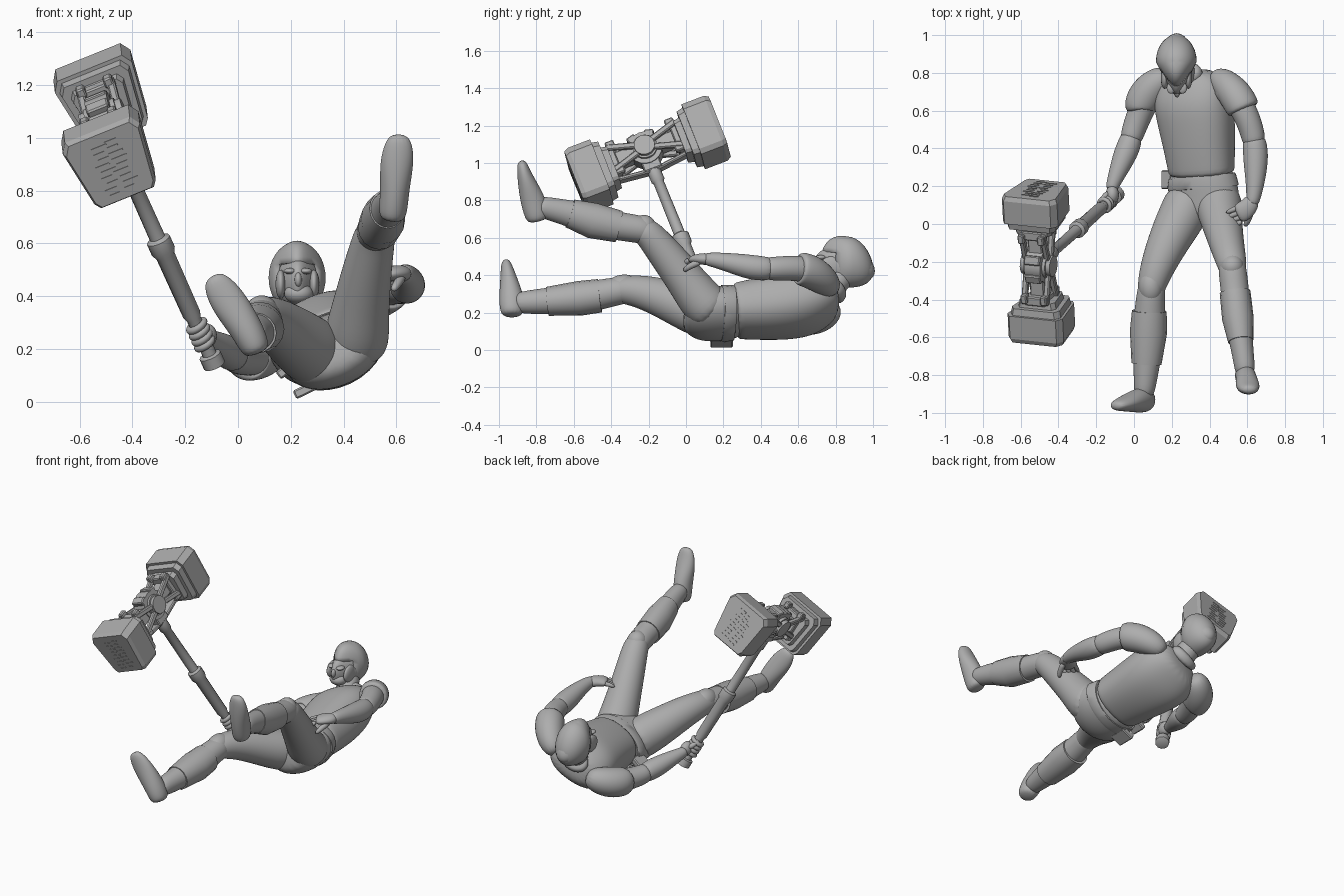
import bpy, bmesh, math, random
from mathutils import Vector, Matrix

if "Cube" in bpy.data.objects:
    bpy.data.objects.remove(bpy.data.objects["Cube"], do_unlink=True)

random.seed(4)
grey = bpy.data.materials.new("plain_grey")
grey.use_nodes = True
COLOUR = (0.42, 0.42, 0.42, 1)
grey.diffuse_color = COLOUR
grey.node_tree.nodes["Principled BSDF"].inputs["Base Color"].default_value = COLOUR


def finish(name, bm, smooth=0, matrix=None, angle=None):
    """Turn a bmesh into an object, with optional subdivision or angle shading."""
    bmesh.ops.recalc_face_normals(bm, faces=bm.faces)
    me = bpy.data.meshes.new(name)
    bm.to_mesh(me)
    bm.free()
    me.materials.append(grey)
    ob = bpy.data.objects.new(name, me)
    bpy.context.collection.objects.link(ob)
    if matrix:
        ob.matrix_world = matrix
    if smooth:
        ob.modifiers.new("smooth", "SUBSURF").levels = smooth
        ob.modifiers["smooth"].render_levels = smooth
        me.shade_smooth()
    elif angle:
        bpy.ops.object.select_all(action="DESELECT")
        bpy.context.view_layer.objects.active = ob
        ob.select_set(True)
        bpy.ops.object.shade_smooth_by_angle(angle=math.radians(angle))
    return ob


def loft(name, rings, side=(1, 0, 0), n=16, smooth=2, matrix=None, power=1.0):
    """Rings of (x, y, z, half width, half depth) skinned into a closed tube."""
    pts = [Vector(r[:3]) for r in rings]
    bm = bmesh.new()
    loops = []
    for i, r in enumerate(rings):
        d = (pts[min(i + 1, len(pts) - 1)] - pts[max(i - 1, 0)]).normalized()
        u = Vector(side)
        u = (u - d * u.dot(d)).normalized()
        v = d.cross(u)
        loop = []
        for k in range(n):
            t = 2 * math.pi * k / n
            c, s = math.cos(t), math.sin(t)
            c, s = (math.copysign(abs(q) ** power, q) for q in (c, s))
            loop.append(bm.verts.new(pts[i] + (u * c * r[3] + v * s * r[-1]) * 1.02))
        loops.append(loop)
    for a, b in zip(loops, loops[1:]):
        for k in range(n):
            bm.faces.new((a[k], a[(k + 1) % n], b[(k + 1) % n], b[k]))
    bm.faces.new(loops[0])
    bm.faces.new(loops[-1])
    return finish(name, bm, smooth, matrix, 40)


def ellipsoid(name, centre, radii, shape=None, keep=None):
    bm = bmesh.new()
    bmesh.ops.create_uvsphere(bm, u_segments=28, v_segments=18, radius=1)
    if keep:
        drop = [f for f in bm.faces if not keep(f.calc_center_median())]
        bmesh.ops.delete(bm, geom=drop, context="FACES")
    for v in bm.verts:
        if shape:
            shape(v.co)
        v.co = Vector(v.co[i] * radii[i] + centre[i] for i in range(3))
    return finish(name, bm, angle=50)


def box(name, centre, size, matrix, turn=0, bevel=0.006):
    """Bevelled box, turned about the local x axis."""
    bm = bmesh.new()
    bmesh.ops.create_cube(bm, size=1, matrix=Matrix.Diagonal((*size, 1)))
    if bevel:
        bmesh.ops.bevel(bm, geom=bm.edges[:], offset=bevel, segments=1, affect="EDGES")
    local = Matrix.Translation(centre) @ Matrix.Rotation(turn, 4, "X")
    return finish(name, bm, matrix=matrix @ local)


# Torso, rolled so that its left side is raised
ROLL = math.radians(25)
ACROSS = (math.cos(ROLL), 0, math.sin(ROLL))
loft("pelvis", [(.36, -.01, .21, .11, .085), (.365, .05, .195, .19, .125), (.37, .13, .19, .205, .135),
                (.365, .22, .2, .188, .135), (.36, .31, .21, .17, .13)], ACROSS)
loft("vest", [(.36, .255, .207, .173, .132), (.358, .28, .21, .176, .138), (.345, .42, .222, .19, .155),
              (.33, .55, .235, .207, .163), (.31, .66, .252, .212, .157), (.30, .75, .262, .185, .117),
              (.285, .81, .27, .11, .075)], ACROSS, n=20, power=.85)
loft("belt", [(.367, .19, .195, .192, .134), (.366, .2, .195, .195, .138), (.363, .245, .2, .185, .137),
              (.362, .255, .2, .178, .134)], ACROSS, smooth=0, n=28)
loft("collar", [(.28, .77, .3, .1, .075), (.27, .805, .325, .095, .07), (.26, .82, .34, .075, .06)], ACROSS)
loft("neck", [(.285, .74, .29, .07), (.255, .8, .36, .068), (.23, .86, .42, .07)])
for name, spot, size, lean in (("back_pouch", (.255, .19, .045), (.09, .12, .035), -.45),
                               ("side_pouch", (.18, .235, .12), (.035, .1, .07), .9)):
    box(name, (0, 0, 0), size, Matrix.Translation(spot) @ Matrix.Rotation(lean, 4, "Y"))


# Head: pointed face inside an open helmet with a raised brow and a lowered nape
def narrow_front(co):
    if co.y < 0:
        co.x *= 1 + .5 * co.y
        co.z *= 1 - .22 * co.y
    else:
        co.z -= .3 * co.y * co.y


ellipsoid("face", (.226, .845, .452), (.094, .165, .1), narrow_front)
helmet = ellipsoid("helmet", (.224, .86, .47), (.108, .142, .137), narrow_front,
                   keep=lambda c: c.y > -.5 or c.z > .35)
rim = helmet.modifiers.new("thickness", "SOLIDIFY")
rim.thickness = .014
for s in (-1, 1):
    ellipsoid("cheek_guard", (.225 + s * .063, .775, .445), (.02, .06, .055))
    ellipsoid("eye_socket", (.227 + s * .03, .72, .495), (.024, .03, .012))
ellipsoid("nose", (.228, .692, .462), (.014, .022, .028))
ellipsoid("jaw", (.23, .74, .41), (.055, .055, .04))

# Left arm, resting on the raised thigh
loft("left_upper_arm", [(.45, .74, .35, .07), (.535, .68, .425, .076), (.595, .58, .44, .068),
                        (.632, .47, .433, .064), (.638, .41, .438, .058)])
loft("left_forearm", [(.63, .47, .433, .057), (.642, .41, .435, .066), (.645, .33, .445, .066),
                      (.642, .22, .47, .05), (.632, .13, .485, .037), (.62, .1, .485, .032)])
loft("left_shoulder_pad", [(.415, .785, .31, .04), (.465, .765, .35, .074), (.535, .69, .41, .092),
                           (.58, .61, .438, .09), (.582, .605, .438, .078)])
loft("left_palm", [(.632, .14, .485, .036, .03), (.612, .095, .487, .05, .032), (.57, .06, .485, .055, .028),
                   (.545, .05, .48, .045, .02)], (.5, -.85, 0))
for i in range(4):
    y = .098 - .028 * i
    loft("left_finger", [(.575, y, .485, .016), (.53, y - .02, .482 - .008 * i, .016),
                         (.485, y - .04, .465 - .014 * i, .011)], (0, 1, 0), n=8, smooth=1)
loft("left_thumb", [(.625, .085, .475, .02), (.605, .02, .45, .019), (.585, -.015, .42, .013)], n=8, smooth=1)

# Right arm, reaching down to the weapon
loft("right_upper_arm", [(.14, .75, .2, .075), (.078, .69, .178, .076), (.028, .58, .165, .068),
                         (-.008, .48, .168, .062), (-.02, .43, .178, .055)])
loft("right_forearm", [(-.008, .48, .168, .055), (-.025, .42, .18, .063), (-.05, .36, .195, .062),
                       (-.088, .27, .222, .047), (-.115, .2, .24, .034), (-.12, .18, .245, .03)])
loft("right_shoulder_pad", [(.19, .79, .225, .045), (.14, .765, .205, .08), (.073, .7, .177, .097),
                            (.025, .615, .167, .09), (.03, .607, .167, .078)])
ellipsoid("right_palm", (-.115, .155, .25), (.035, .05, .045))

# Legs
loft("left_thigh", [(.44, .16, .2, .12), (.45, .09, .25, .125), (.465, .01, .36, .108), (.485, -.08, .475, .096),
                    (.505, -.16, .575, .085), (.52, -.22, .64, .078), (.525, -.27, .645, .06)])
loft("left_calf", [(.515, -.18, .625, .066), (.522, -.25, .647, .076), (.535, -.36, .66, .074),
                   (.548, -.5, .695, .076, .088), (.57, -.64, .735, .06, .068), (.585, -.75, .76, .055, .06),
                   (.59, -.8, .77, .05)])
loft("left_boot_top", [(.535, -.36, .66, .08, .084), (.55, -.5, .692, .082, .094), (.565, -.62, .73, .066, .076)], smooth=0)
loft("left_foot", [(.583, -.79, .685, .042, .05), (.587, -.798, .72, .055, .065), (.594, -.818, .8, .054, .068),
                   (.6, -.85, .89, .064, .05), (.608, -.87, .96, .058, .034), (.61, -.88, 1.015, .035, .022)])
loft("right_thigh", [(.3, .16, .17, .12), (.275, .08, .195, .13), (.22, -.02, .235, .12), (.165, -.13, .28, .105),
                     (.115, -.25, .315, .088), (.09, -.34, .322, .074), (.085, -.39, .315, .06)])
loft("right_calf", [(.1, -.3, .32, .068), (.09, -.36, .317, .075), (.083, -.46, .295, .08), (.078, -.57, .277, .09, .084),
                    (.068, -.72, .262, .073, .072), (.058, -.86, .255, .058, .062), (.05, -.92, .25, .05)])
loft("right_boot_top", [(.081, -.46, .29, .09, .088), (.077, -.57, .276, .097, .091), (.066, -.74, .26, .078, .076)], smooth=0)
loft("right_foot", [(.075, -.93, .18, .042, .05), (.062, -.93, .215, .058, .065), (.03, -.933, .28, .063, .067),
                    (-.03, -.947, .37, .069, .047), (-.07, -.957, .43, .06, .034), (-.099, -.965, .478, .035, .022)],
     (.85, 0, .5))
for name, spot, size in (("left_knee_pad", (.52, -.225, .655), (.062, .065, .067)),
                         ("right_knee_pad", (.09, -.33, .335), (.065, .095, .068))):
    ellipsoid(name, spot, size)

# Weapon frame: x across, y along the hammer, z along the handle
CENTRE = Vector((-.505, -.215, 1.067))
UP = (CENTRE - Vector((-.09, .16, .14))).normalized()
ALONG = Vector((-.025, .95, .31))
ALONG = (ALONG - UP * ALONG.dot(UP)).normalized()
SIDE = ALONG.cross(UP)
W = Matrix.Translation(CENTRE) @ Matrix((SIDE, ALONG, UP)).transposed().to_4x4()

# Handle with grip, collar and pommel
handle = [(-1.09, .03), (-1.085, .042), (-1.04, .042), (-1.035, .027), (-.88, .027), (-.86, .034), (-.6, .036),
          (-.58, .046), (-.53, .046), (-.52, .03), (-.2, .028), (-.19, .036), (-.12, .036), (-.08, .03)]
loft("handle", [(0, 0, h, r) for h, r in handle], n=12, smooth=0, matrix=W)


def tapered_outline(scale):
    right = [(.108, -.18), (.126, -.155), (.158, .08), (.133, .12)]
    return [(x * scale, (z + .03) * scale - .03) for x, z in right + [(-x, z) for x, z in reversed(right)]]


# Two stepped hammer blocks with shallow scratches on the striking faces
for s in (-1, 1):
    bm = bmesh.new()
    last = None
    for y, scale in ((.414, .93), (.39, 1), (.262, 1), (.262, .9), (.225, .86), (.225, .68), (.19, .64)):
        loop = [bm.verts.new((x, s * y, z)) for x, z in tapered_outline(scale)]
        if last:
            for k in range(8):
                bm.faces.new((last[k], last[(k + 1) % 8], loop[(k + 1) % 8], loop[k]))
        else:
            bm.faces.new(loop)
        last = loop
    bm.faces.new(last)
    finish("hammer_block", bm, matrix=W)
    for i in range(9):
        z = -.135 + .025 * i
        for part in (-1, 1):
            mark = (part * .03 + random.uniform(-.012, .012), s * .4145, z + part * .004)
            box("scratch", mark, (random.uniform(.04, .065), .005, .006), W, bevel=0)
    # Mounts and struts joining each block to the hub
    box("mount", (0, s * .185, -.01), (.12, .05, .17), W)
    box("mount_neck", (0, s * .13, 0), (.08, .11, .08), W)
    for x in (-.062, .062):
        for e in (-1, 1):
            box("strut", (x, s * .12, e * .045), (.03, .17, .032), W, turn=s * e * .3)
            box("mount_lug", (x * .9, s * .17, e * .078), (.035, .05, .04), W)
    box("lower_brace", (0, s * .1, -.118), (.06, .21, .022), W, turn=s * .12)
    box("upper_clamp", (0, s * .05, .075), (.09, .05, .035), W, turn=-s * .3)

# Hub discs and core
for name, radius, half in (("hub_core", .065, .062), ("hub_disc", .09, .045), ("hub_cap", .055, .085)):
    loft(name, [(-half, 0, 0, radius), (half, 0, 0, radius)], (0, 1, 0), n=20, smooth=0, matrix=W)
box("handle_socket", (0, 0, -.1), (.075, .1, .06), W)


def finger_ring(name, h, tilt):
    """Closed finger wrapped round the handle."""
    bm = bmesh.new()
    loops = []
    for i in range(14):
        t = 2 * math.pi * i / 14
        out = Vector((math.cos(t), math.sin(t), tilt * math.cos(t)))
        loops.append([bm.verts.new(out * (.034 + .014 * math.cos(a)) + Vector((0, 0, h + .015 * math.sin(a))))
                      for a in (math.pi * k / 4 for k in range(8))])
    for i in range(14):
        a, b = loops[i], loops[(i + 1) % 14]
        for k in range(8):
            bm.faces.new((a[k], a[(k + 1) % 8], b[(k + 1) % 8], b[k]))
    finish(name, bm, 1, W)


for i in range(4):
    finger_ring("right_finger", -.91 - .026 * i, .15)
loft("right_thumb", [(-.13, .17, .26, .018), (-.165, .14, .285, .017), (-.175, .1, .305, .011)], n=8, smooth=1)
